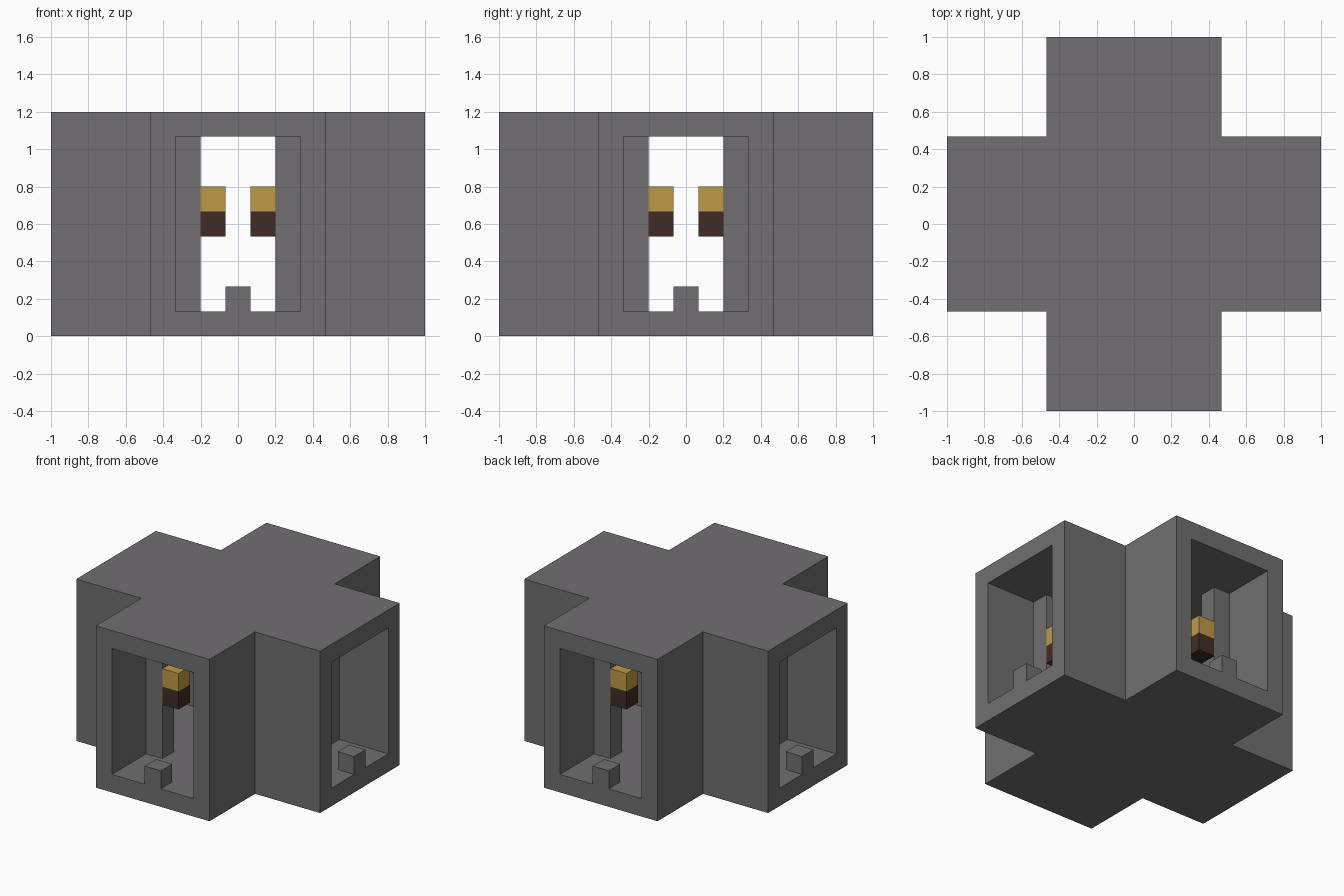
import bpy
import bmesh
from math import pi
from mathutils import Matrix, Vector

U = 1 / 15  # one grid module

default = bpy.data.objects.get("Cube")
if default:
    bpy.data.objects.remove(default, do_unlink=True)


def make_material(name, colour):
    mat = bpy.data.materials.new(name)
    mat.use_nodes = True
    mat.diffuse_color = (*colour, 1)
    bsdf = mat.node_tree.nodes["Principled BSDF"]
    bsdf.inputs["Base Color"].default_value = (*colour, 1)
    bsdf.inputs["Roughness"].default_value = 0.9
    return mat


stone = make_material("grey stone", (0.165, 0.159, 0.165))
flame = make_material("golden flame", (0.515, 0.328, 0.061))
wood = make_material("dark wood", (0.053, 0.025, 0.017))


def finish(bm, name, mat):
    bmesh.ops.recalc_face_normals(bm, faces=bm.faces)
    mesh = bpy.data.meshes.new(name)
    bm.to_mesh(mesh)
    bm.free()
    mesh.materials.append(mat)
    obj = bpy.data.objects.new(name, mesh)
    bpy.context.collection.objects.link(obj)
    return obj


def cross_prism(name, half, reach, low, high):
    """Plus-shaped block, one arm outline turned four times."""
    bm = bmesh.new()
    outline = []
    for turn in range(4):
        spin = Matrix.Rotation(turn * pi / 2, 3, "Z")
        for x, y in ((half, -half), (reach, -half), (reach, half)):
            outline.append(bm.verts.new(spin @ Vector((x, y, low)) * U))
    face = bm.faces.new(outline)
    grown = bmesh.ops.extrude_face_region(bm, geom=[face])
    top = [v for v in grown["geom"] if isinstance(v, bmesh.types.BMVert)]
    bmesh.ops.translate(bm, verts=top, vec=(0, 0, (high - low) * U))
    return finish(bm, name, stone)


def box(name, mat, xs, ys, zs, turn):
    """Box between module limits, turned to face one of the four arms."""
    bm = bmesh.new()
    bmesh.ops.create_cube(bm, size=1)
    for v in bm.verts:
        for axis, (a, b) in enumerate((xs, ys, zs)):
            v.co[axis] = U * (b if v.co[axis] > 0 else a)
    bm.transform(Matrix.Rotation(turn * pi / 2, 4, "Z"))
    return finish(bm, name, mat)


# Hollow cross shell, open at the end of each arm
shell = cross_prism("cross_shell", 7, 15, 0, 18)
cutter = cross_prism("tunnel_cutter", 5, 16, 2, 16)
cutter.hide_render = True
cut = shell.modifiers.new("tunnels", "BOOLEAN")
cut.operation = "DIFFERENCE"
cut.solver = "EXACT"
cut.object = cutter
bpy.context.view_layer.objects.active = shell
bpy.ops.object.modifier_apply(modifier=cut.name)
bpy.data.objects.remove(cutter, do_unlink=True)

# Doorway fittings in every arm
for turn, arm in enumerate(("front", "left", "back", "right")):
    box(arm + "_sill_block", stone, (-1, 1), (-15, -13), (2, 4), turn)
    for side in (-1, 1):
        post = sorted((3 * side, 5 * side))
        lamp = sorted((1 * side, 3 * side))
        tag = arm + ("_a" if side < 0 else "_b")
        box(tag + "_pillar", stone, post, (-9, -7), (2, 16), turn)
        box(tag + "_torch_handle", wood, lamp, (-9, -7), (8, 10), turn)
        box(tag + "_torch_flame", flame, lamp, (-9, -7), (10, 12), turn)
